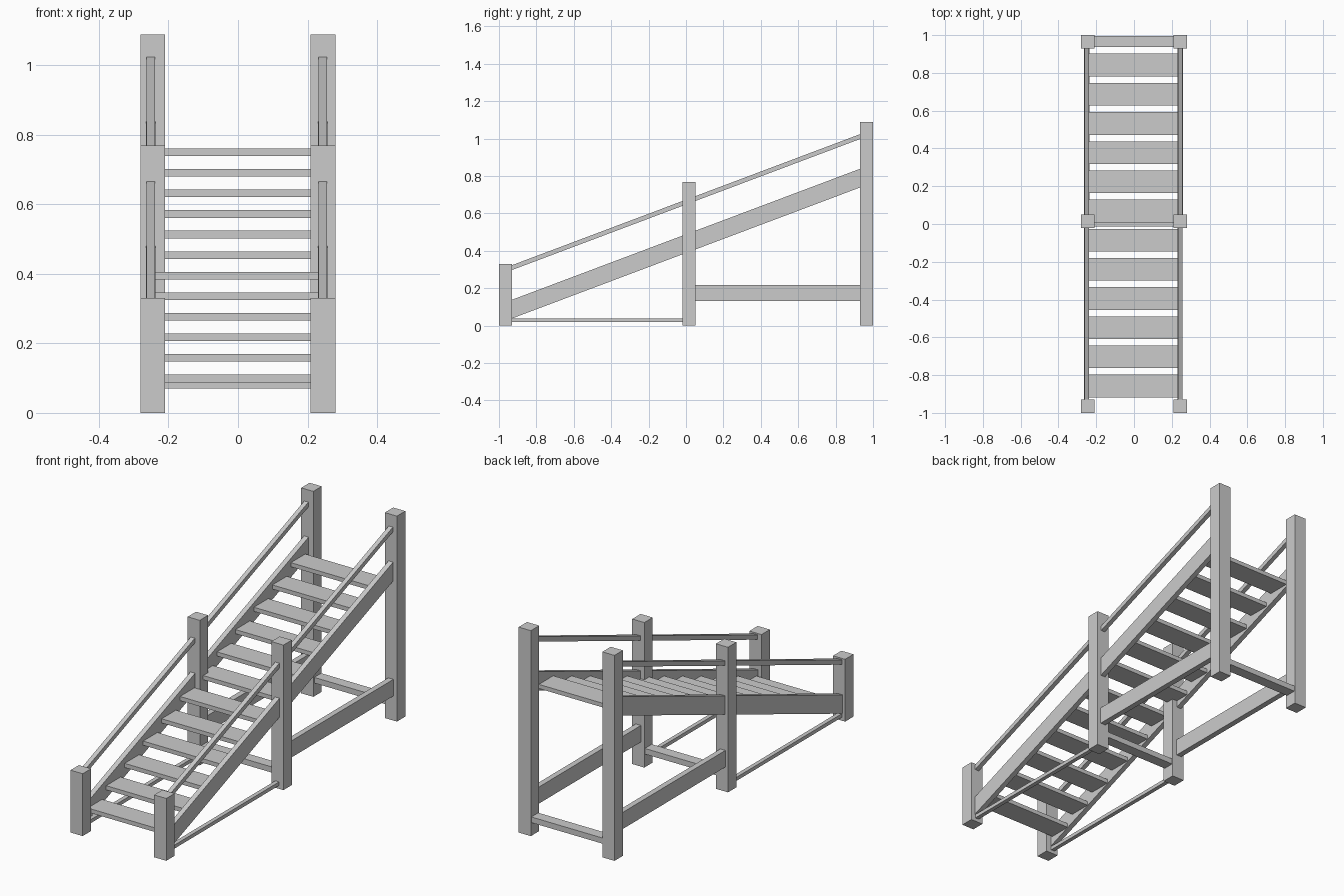
import bpy

if "Cube" in bpy.data.objects:
    bpy.data.objects.remove(bpy.data.objects["Cube"])

SLOPE = 0.70 / 1.86
SIDES = (("left", -0.251), ("right", 0.244))


def prism(name, x0, x1, outline):
    """Extrude a y-z outline (counter-clockwise) along x."""
    n = len(outline)
    verts = [(x, y, z) for x in (x0, x1) for y, z in outline]
    faces = [tuple(reversed(range(n))), tuple(range(n, 2 * n))]
    faces += [(i, (i + 1) % n, n + (i + 1) % n, n + i) for i in range(n)]
    mesh = bpy.data.meshes.new(name)
    mesh.from_pydata(verts, [], faces)
    obj = bpy.data.objects.new(name, mesh)
    bpy.context.collection.objects.link(obj)
    return obj


def box(name, x0, x1, y0, y1, z0, z1):
    return prism(name, x0, x1, [(y0, z0), (y1, z0), (y1, z1), (y0, z1)])


def sloped(name, x, half, y0, y1, base, height):
    """Plumb-cut sloping bar; base is its underside at y = -0.93."""
    za, zb = (base + SLOPE * (y + 0.93) for y in (y0, y1))
    return prism(name, x - half, x + half,
                 [(y0, za), (y1, zb), (y1, zb + height), (y0, za + height)])


# Square posts
for label, y, top in (("front", -1.0, 0.33), ("middle", -0.02, 0.768), ("back", 0.93, 1.088)):
    for side, x0 in (("left", -0.281), ("right", 0.209)):
        box(f"{label}_post_{side}", x0, x0 + 0.071, y, y + 0.07, 0, top)

for side, x in SIDES:
    # Stringers and handrails between the posts
    for part, y0, y1 in (("lower", -0.935, -0.01), ("upper", 0.04, 0.935)):
        sloped(f"{part}_stringer_{side}", x, 0.0135, y0, y1, 0.038, 0.10)
        sloped(f"{part}_handrail_{side}", x, 0.012, y0, y1, 0.297, 0.026)
    # Low side beam at the back, thin ground rail at the front
    box(f"side_beam_{side}", x - 0.015, x + 0.015, 0.045, 0.935, 0.13, 0.218)
    box(f"ground_rail_{side}", x - 0.011, x + 0.011, -0.935, -0.015, 0.018, 0.037)

# Cross bars joining the post pairs
for label, y in (("middle", -0.012), ("back", 0.938)):
    box(f"cross_bar_{label}", -0.215, 0.215, y, y + 0.058, 0.07, 0.10)

# Open treads
for i in range(12):
    y, z = -0.918 + 0.1545 * i, 0.088 + 0.0591 * i
    box(f"tread_{i + 1}", -0.239, 0.232, y, y + 0.12, z, z + 0.022)
